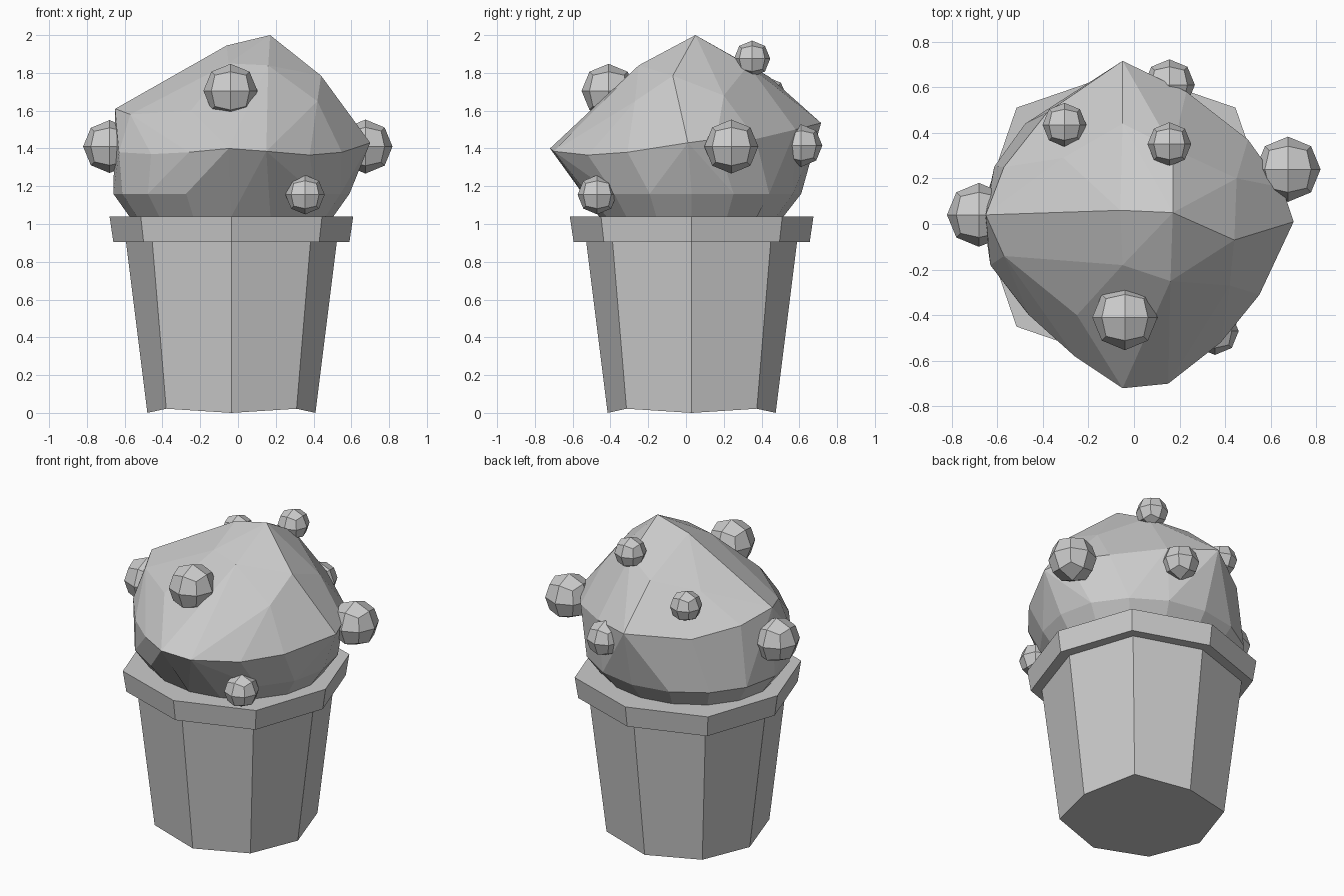
import bpy, bmesh, math
from mathutils import Vector

cube = bpy.data.objects.get("Cube")
if cube:
    bpy.data.objects.remove(cube, do_unlink=True)

mat = bpy.data.materials.new("plain grey")
mat.use_nodes = True
grey = (0.6, 0.6, 0.6, 1)
mat.diffuse_color = grey
mat.node_tree.nodes["Principled BSDF"].inputs["Base Color"].default_value = grey

CX, CY = -0.035, 0.03    # axis of the pot


def finish(name, bm):
    bmesh.ops.recalc_face_normals(bm, faces=bm.faces)
    mesh = bpy.data.meshes.new(name)
    bm.to_mesh(mesh)
    bm.free()
    mesh.materials.append(mat)
    obj = bpy.data.objects.new(name, mesh)
    bpy.context.collection.objects.link(obj)
    return obj


def octagon_loft(name, rings):
    """Closed eight-sided solid; each ring is (axis radius, corner offset, z, corner lift)."""
    bm = bmesh.new()
    loops = []
    for r, d, z, lift in rings:
        loop = []
        for i in range(8):
            a = i * math.pi / 4
            size = d * math.sqrt(2) if i % 2 else r
            loop.append(bm.verts.new((CX + size * math.cos(a), CY + size * math.sin(a),
                                      z + lift * (i % 2))))
        loops.append(loop)
    for lo, hi in zip(loops, loops[1:]):
        for i in range(8):
            j = (i + 1) % 8
            bm.faces.new((lo[i], lo[j], hi[j], hi[i]))
    bm.faces.new(loops[0])
    bm.faces.new(loops[-1])
    return finish(name, bm)


def knob(name, center, radius):
    """Round fruit made from a once-divided cube."""
    bm = bmesh.new()
    bmesh.ops.create_cube(bm, size=2)
    bmesh.ops.subdivide_edges(bm, edges=bm.edges, cuts=1, use_grid_fill=True)
    for v in bm.verts:
        v.co = v.co.normalized() * radius + Vector(center)
    return finish(name, bm)


# Pot and its rim
octagon_loft("pot", [(0.445, 0.345, 0, 0.022), (0.56, 0.42, 0.92, 0)])
octagon_loft("pot_rim", [(0.625, 0.465, 0.905, 0), (0.645, 0.48, 1.04, 0)])

# Lumpy plant body: irregular crown points over regular lower rings
crown = [
    # ridge from right to left
    (-.65, .04, 1.61), (-.38, .04, 1.76), (-.06, .06, 1.945), (.17, .05, 2),
    (.44, -.07, 1.785), (.7, .01, 1.43),
    # front slope
    (-.57, -.14, 1.58), (-.31, -.16, 1.72), (-.05, -.18, 1.85), (.16, -.25, 1.84),
    (.42, -.27, 1.65), (-.25, -.4, 1.6), (.14, -.54, 1.56),
    # front widest edge
    (-.63, -.18, 1.38), (-.46, -.4, 1.37), (-.26, -.58, 1.38), (-.05, -.72, 1.4),
    (.15, -.7, 1.385), (.38, -.52, 1.365), (.55, -.31, 1.38),
    # back slope
    (-.57, .25, 1.55), (-.31, .29, 1.72), (-.05, .44, 1.78), (.17, .33, 1.84),
    (.45, .2, 1.68), (-.38, .49, 1.5), (-.05, .715, 1.535), (.23, .58, 1.5),
    (.5, .37, 1.45), (.65, .16, 1.45),
]
bm = bmesh.new()
for p in crown:
    bm.verts.new(p)
for z, rx, ry in ((0.98, .48, .44), (1.04, .54, .49), (1.16, .625, .58)):
    for i in range(16):
        a = i * math.pi / 8
        bm.verts.new((CX + rx * math.cos(a), CY + ry * math.sin(a), z))
hull = bmesh.ops.convex_hull(bm, input=bm.verts)
loose = [v for v in bm.verts if not v.link_faces]
bmesh.ops.delete(bm, geom=loose, context='VERTS')
bmesh.ops.dissolve_limit(bm, angle_limit=math.radians(5), verts=bm.verts, edges=bm.edges)
finish("plant_body", bm)

# Fruits
for name, center, radius in (
    ("front_fruit", (-.04, -.41, 1.705), .143),
    ("right_fruit", (-.68, .04, 1.41), .14),
    ("left_fruit", (.675, .24, 1.41), .143),
    ("low_front_fruit", (.355, -.47, 1.155), .104),
    ("top_fruit", (.155, .35, 1.875), .096),
    ("upper_back_fruit", (-.305, .435, 1.68), .096),
    ("lower_back_fruit", (.155, .61, 1.415), .112),
):
    knob(name, center, radius)
